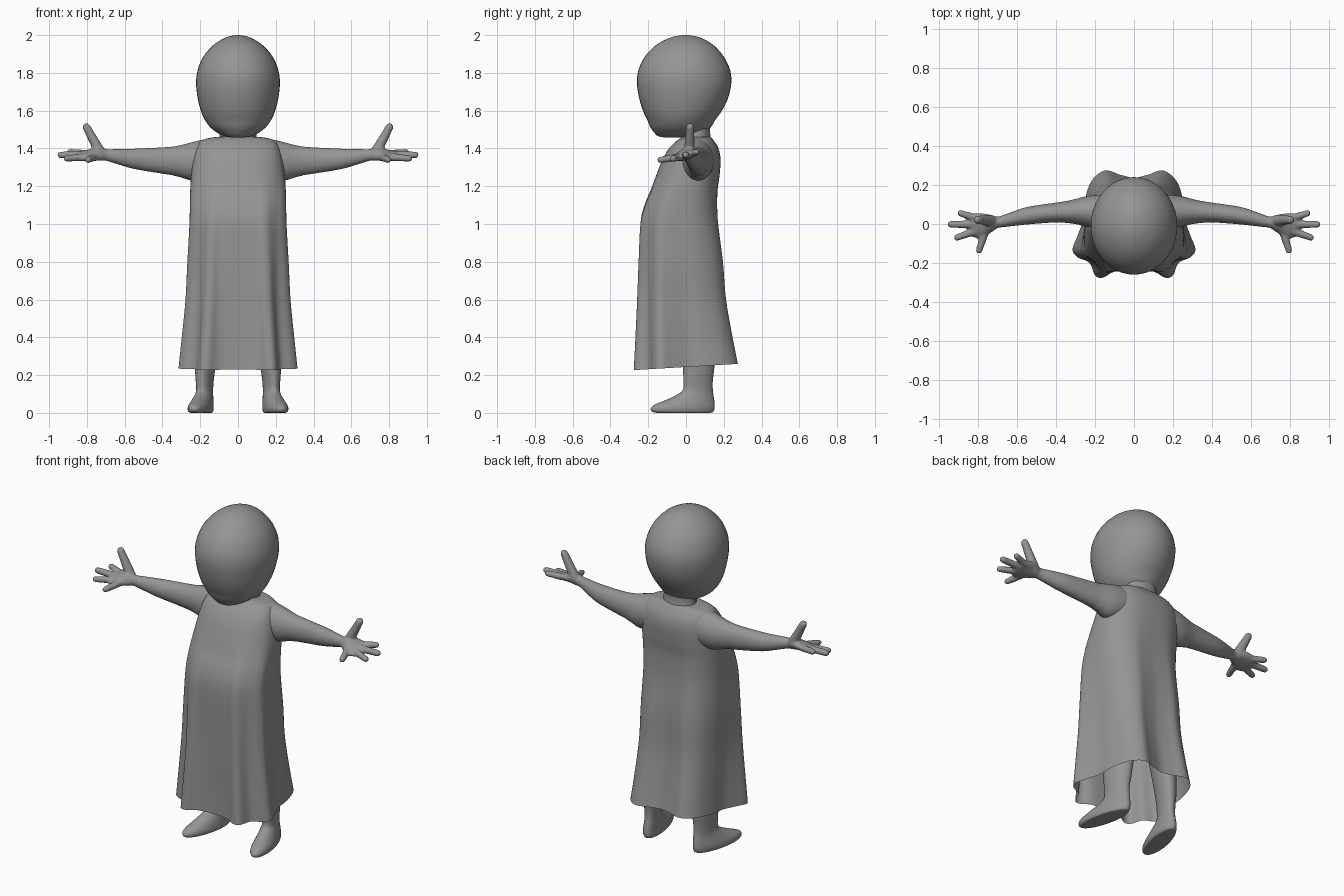
import bpy, bmesh, math
from mathutils import Vector

grey = bpy.data.materials.new("plain grey")
grey.diffuse_color = (0.3, 0.3, 0.3, 1)


def spline(rows, n=5, closed=False):
    """Catmull-Rom interpolation of tuples of any length."""
    out, k = [], len(rows)
    get = (lambda i: rows[i % k]) if closed else (lambda i: rows[max(0, min(k - 1, i))])
    for i in range(k if closed else k - 1):
        p0, p1, p2, p3 = get(i - 1), get(i), get(i + 1), get(i + 2)
        for s in range(n):
            t = s / n
            out.append(tuple(b + 0.5 * t * (c - a + t * (2 * a - 5 * b + 4 * c - d + t * (3 * (b - c) + d - a)))
                             for a, b, c, d in zip(p0, p1, p2, p3)))
    if not closed:
        out.append(tuple(rows[-1]))
    return out


def loft(bm, rings, caps=(True, True)):
    """Skin a list of equal-length rings."""
    vs = [[bm.verts.new(p) for p in r] for r in rings]
    n = len(vs[0])
    for a, b in zip(vs, vs[1:]):
        for i in range(n):
            bm.faces.new((a[i], a[(i + 1) % n], b[(i + 1) % n], b[i]))
    if caps[0]:
        bm.faces.new(vs[0][::-1])
    if caps[1]:
        bm.faces.new(vs[-1])


def finish(bm, name):
    bmesh.ops.recalc_face_normals(bm, faces=bm.faces)
    me = bpy.data.meshes.new(name)
    bm.to_mesh(me)
    bm.free()
    me.materials.append(grey)
    for p in me.polygons:
        p.use_smooth = True
    ob = bpy.data.objects.new(name, me)
    bpy.context.collection.objects.link(ob)
    return ob


def mirror(ob):
    m = ob.modifiers.new("mirror", 'MIRROR')
    m.use_mirror_merge = False
    return ob


ANG = [2 * math.pi * i / 40 for i in range(40)]


def stack(bm, rows, n=5, shear=0.0):
    """Horizontal ellipses: (z, centre x, half width, y front, y back)."""
    rings = []
    for z, cx, hw, yf, yb in spline(rows, n):
        ring = []
        for a in ANG:
            y = (yf + yb) / 2 + (yb - yf) / 2 * math.sin(a)
            ring.append((cx + hw * math.cos(a) - shear * (y - 0.07), y, z))
        rings.append(ring)
    loft(bm, rings)


def limb(bm, rows, n=5, tilt=0.0):
    """Ellipses across x: (x, y, z, radius y, radius z)."""
    loft(bm, [[(x, y + ry * math.cos(a), z + rz * math.sin(a) + tilt * ry * math.cos(a)) for a in ANG]
              for x, y, z, ry, rz in spline(rows, n)])


def finger(bm, a, b, r0, r1):
    """Rounded tapered rod from a to b."""
    a, b = Vector(a), Vector(b)
    d = (b - a).normalized()
    u = d.orthogonal().normalized()
    v = d.cross(u)
    prof = [(a - d * r0 * math.cos(t), r0 * math.sin(t)) for t in (0.15, 0.6, 1.1, 1.57)]
    prof += [(b - d * r1 + d * r1 * math.sin(t), r1 * math.cos(t)) for t in (0, 0.4, 0.8, 1.15, 1.45)]
    loft(bm, [[c + (u * math.cos(t) + v * math.sin(t)) * r for t in ANG[::2]] for c, r in prof])


# head: smooth egg with the chin forward
bm = bmesh.new()
stack(bm, [(1.458, 0, .03, -.11, -.04), (1.464, 0, .07, -.145, .03), (1.48, 0, .105, -.165, .10),
           (1.51, 0, .145, -.187, .13), (1.55, 0, .175, -.205, .155), (1.6, 0, .197, -.228, .19),
           (1.67, 0, .214, -.249, .224), (1.75, 0, .222, -.26, .24), (1.82, 0, .212, -.25, .232),
           (1.89, 0, .181, -.215, .197), (1.95, 0, .127, -.155, .142), (1.985, 0, .07, -.088, .08),
           (1.997, 0, .03, -.04, .035), (2.0, 0, .004, -.01, .005)])
finish(bm, "head")

# neck
bm = bmesh.new()
stack(bm, [(1.38, 0, .11, -.02, .14), (1.45, 0, .10, -.01, .132), (1.49, 0, .097, -.01, .127),
           (1.55, 0, .10, -.02, .13)])
finish(bm, "neck")

# gown: boxy at the chest, turning into a fluted hem
half = [(.10, -.245), (.16, -.276), (.20, -.265), (.228, -.2), (.29, -.17), (.315, -.13), (.29, -.06),
        (.262, .02), (.255, .11), (.22, .22), (.15, .277), (.07, .255)]
hem = [(0, -.235)] + half + [(0, .24)] + [(-x, y) for x, y in reversed(half)]
hem = [(x / .315, y / .277) for x, y in spline(hem, 5, True)]
# z, half width, y front, y back, fold amount
rows = [(1.462, .095, -.01, .125, 0), (1.456, .15, -.025, .135, 0), (1.44, .195, -.05, .148, 0),
        (1.40, .222, -.09, .172, 0), (1.34, .238, -.125, .183, 0), (1.25, .25, -.162, .178, .05),
        (1.18, .257, -.19, .17, .12), (1.1, .261, -.226, .17, .2), (1.0, .265, -.251, .176, .3),
        (.8, .275, -.259, .2, .5), (.6, .283, -.264, .214, .7), (.4, .3, -.27, .245, .9),
        (.243, .315, -.276, .274, 1)]
rings = []
for z, hw, yf, yb, w in spline(rows, 5):
    ring = []
    for hx, hy in hem:
        a = math.atan2(hy, hx)
        c, s = math.cos(a), math.sin(a)
        r = (abs(c) ** 2.5 + abs(s) ** 2.5) ** -0.4
        px, py = c * r * (1 - w) + hx * w, s * r * (1 - w) + hy * w
        y = (yf + yb) / 2 + (yb - yf) / 2 * py
        ring.append((hw * px, y, z + 0.06 * y * max(0, w) ** 2))
    rings.append(ring)
bm = bmesh.new()
loft(bm, rings, (False, False))
finish(bm, "gown")

# short sleeves that hug the upper arms
bm = bmesh.new()
limb(bm, [(.15, .06, 1.345, .09, .105), (.2, .062, 1.337, .086, .106), (.25, .064, 1.331, .077, .1),
          (.3, .064, 1.332, .064, .086), (.34, .063, 1.333, .055, .077)])
mirror(finish(bm, "sleeves"))

# arms with hands, fused into one smooth skin
bm = bmesh.new()
limb(bm, [(.16, .06, 1.335, .07, .09), (.26, .064, 1.333, .07, .09), (.34, .062, 1.334, .057, .077),
          (.42, .057, 1.337, .05, .068), (.55, .042, 1.345, .045, .054), (.64, .022, 1.357, .035, .04),
          (.70, .008, 1.366, .029, .031), (.74, .002, 1.372, .04, .033), (.77, 0, 1.372, .025, .02)])
limb(bm, [(.69, .008, 1.366, .012, .012), (.71, .006, 1.368, .034, .03), (.75, -.002, 1.369, .052, .032),
          (.79, -.008, 1.364, .064, .026), (.83, -.008, 1.36, .058, .02), (.85, -.008, 1.36, .03, .01)],
     tilt=.25)
finger(bm, (.81, .03, 1.372), (.905, .06, 1.383), .02, .017)
finger(bm, (.82, -.002, 1.364), (.957, -.002, 1.366), .021, .018)
finger(bm, (.81, -.035, 1.355), (.923, -.075, 1.345), .021, .017)
finger(bm, (.765, -.045, 1.353), (.80, -.152, 1.337), .021, .017)
finger(bm, (.735, .018, 1.388), (.812, .022, 1.532), .029, .021)
arms = mirror(finish(bm, "arms"))
m = arms.modifiers.new("fuse", 'REMESH')
m.mode = 'VOXEL'
m.voxel_size = 0.007
m.use_smooth_shade = True
m = arms.modifiers.new("soften", 'SMOOTH')
m.factor, m.iterations = 0.5, 5

# legs and feet, toes turned slightly out
bm = bmesh.new()
stack(bm, [(0, .18, .045, -.145, .125), (.004, .18, .055, -.175, .142), (.02, .18, .06, -.187, .15),
           (.04, .18, .058, -.172, .152), (.065, .178, .052, -.115, .15), (.09, .176, .046, -.06, .146),
           (.12, .175, .042, -.018, .142), (.17, .175, .045, -.014, .142), (.24, .173, .052, -.017, .15),
           (.35, .165, .062, -.03, .155), (.5, .15, .075, -.05, .16), (.7, .13, .09, -.08, .15)],
      shear=.2)
mirror(finish(bm, "legs"))
